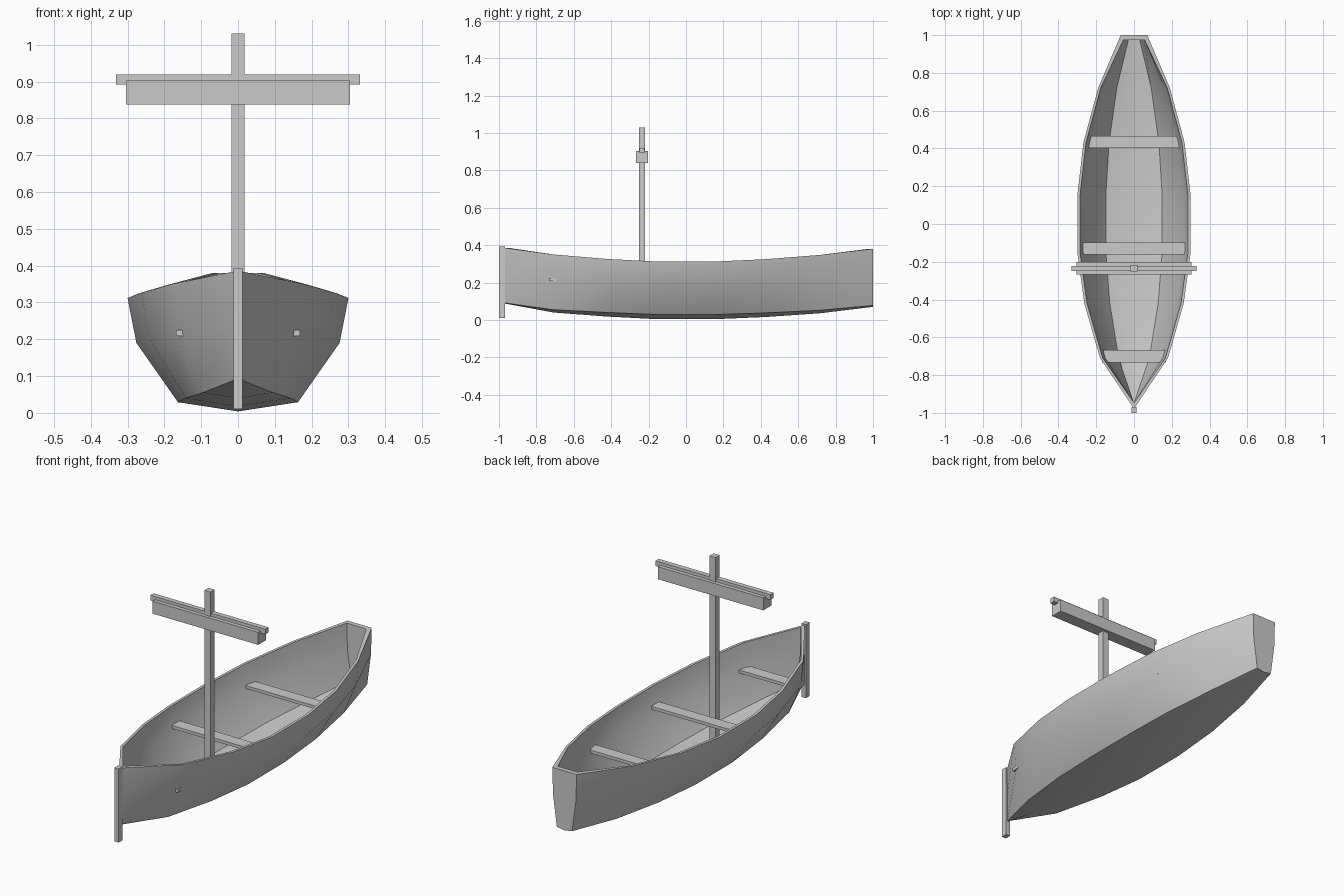
import bpy
import bmesh

if "Cube" in bpy.data.objects:
    bpy.data.objects.remove(bpy.data.objects["Cube"])

# Hull stations: y, keel z, then half-width and z of chine, mid side, gunwale
STATIONS = [
    (-0.97, 0.088, 0.003, 0.092, 0.004, 0.24, 0.005, 0.385),
    (-0.71, 0.040, 0.095, 0.055, 0.165, 0.215, 0.18, 0.350),
    (-0.42, 0.018, 0.142, 0.040, 0.240, 0.20, 0.263, 0.326),
    (-0.15, 0.004, 0.163, 0.029, 0.276, 0.19, 0.300, 0.312),
    (0.15, 0.004, 0.163, 0.029, 0.276, 0.19, 0.300, 0.312),
    (0.43, 0.016, 0.146, 0.038, 0.245, 0.20, 0.268, 0.325),
    (0.72, 0.036, 0.105, 0.052, 0.175, 0.215, 0.190, 0.348),
    (1.0, 0.070, 0.044, 0.078, 0.066, 0.24, 0.070, 0.380),
]
WALL = 0.014


def section(bm, s, t, y):
    """Seven points from left gunwale round the keel to right gunwale."""
    y0, zk, cx, cz, mx, mz, gx, gz = s
    half = [(gx, gz), (mx, mz), (cx, cz + t)]
    half = [(max(x - t, 0.001), z) for x, z in half]
    pts = [(-x, z) for x, z in half] + [(0, zk + t)] + half[::-1]
    return [bm.verts.new((x, y, z)) for x, z in pts]


def build_hull():
    bm = bmesh.new()
    outer = [section(bm, s, 0, s[0]) for s in STATIONS]
    inner = [section(bm, s, WALL, min(max(s[0], -0.945), 0.975)) for s in STATIONS]
    for i in range(len(STATIONS) - 1):
        for shell in (outer, inner):
            a, b = shell[i], shell[i + 1]
            for j in range(6):
                bm.faces.new((a[j], a[j + 1], b[j + 1], b[j]))
        # Gunwale rims
        for j in (0, 6):
            bm.faces.new((outer[i][j], outer[i + 1][j], inner[i + 1][j], inner[i][j]))
    # Bow and transom ends
    for k in (0, -1):
        bm.faces.new(outer[k])
        bm.faces.new(inner[k])
        bm.faces.new((outer[k][0], outer[k][6], inner[k][6], inner[k][0]))
    bmesh.ops.recalc_face_normals(bm, faces=bm.faces[:])
    mesh = bpy.data.meshes.new("hull")
    bm.to_mesh(mesh)
    bm.free()
    hull = bpy.data.objects.new("hull", mesh)
    bpy.context.collection.objects.link(hull)
    bpy.context.view_layer.objects.active = hull
    hull.select_set(True)
    bpy.ops.object.shade_smooth_by_angle(angle=0.52)
    hull.select_set(False)


def box(name, half_x, y0, y1, z0, z1):
    bpy.ops.mesh.primitive_cube_add(size=1, location=(0, (y0 + y1) / 2, (z0 + z1) / 2))
    ob = bpy.context.object
    ob.name = name
    ob.scale = (2 * half_x, y1 - y0, z1 - z0)
    bpy.ops.object.transform_apply(location=False, rotation=False, scale=True)
    ob.select_set(False)


build_hull()

# Stem post at the bow
box("stem_post", 0.0125, -1.0, -0.968, 0.01, 0.393)

# Cross seats
for name, hx, y in (("front_seat", 0.169, -0.70), ("middle_seat", 0.27, -0.13),
                    ("rear_seat", 0.238, 0.435)):
    box(name, hx, y - 0.032, y + 0.032, 0.209, 0.225)

# Mast, yard and furled sail
box("mast", 0.0175, -0.252, -0.218, 0.012, 1.03)
box("yard", 0.331, -0.248, -0.222, 0.892, 0.919)
box("furled_sail", 0.304, -0.268, -0.202, 0.838, 0.903)
